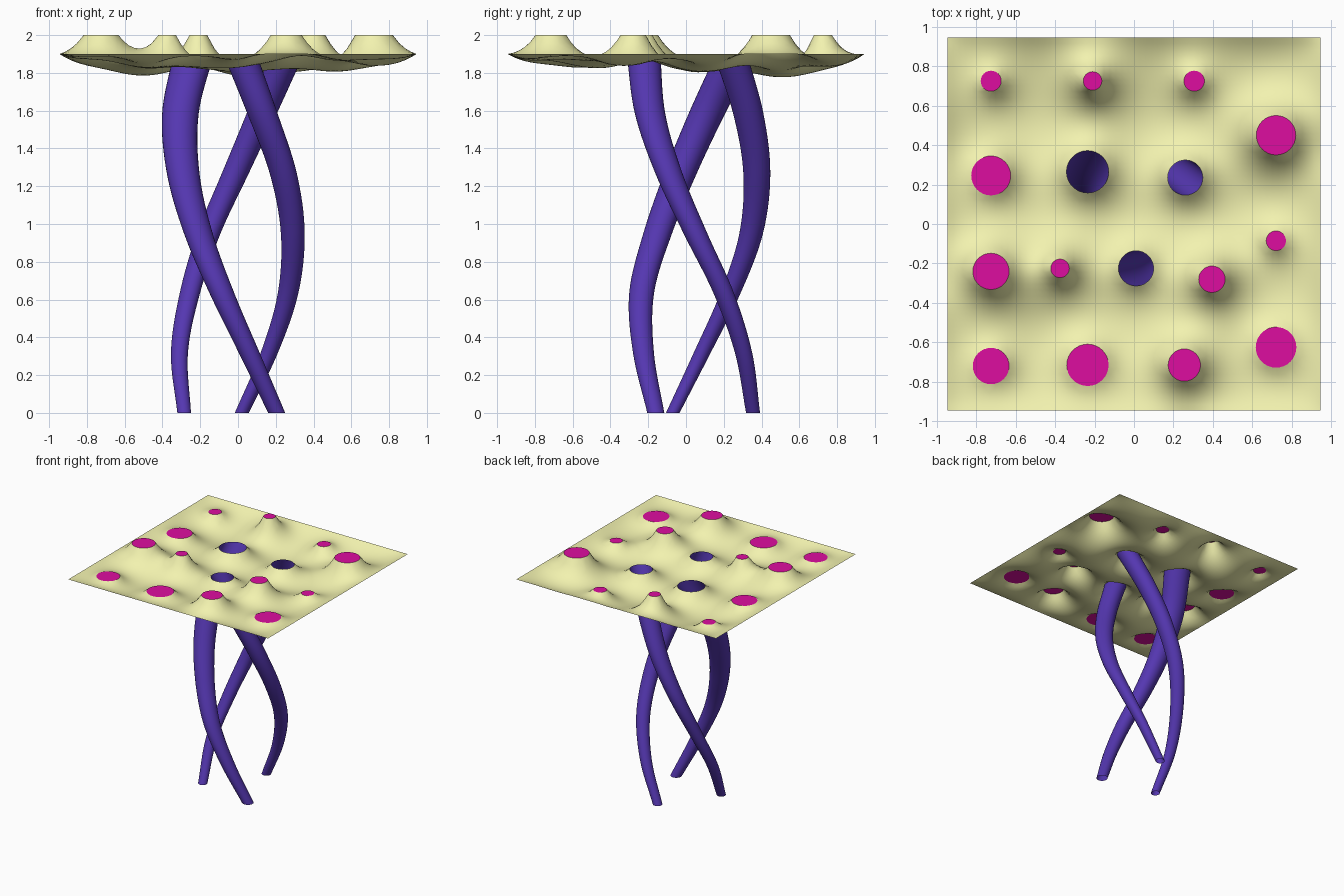
import bpy, bmesh
from math import sin, cos, tau
from mathutils import Vector
from mathutils.geometry import delaunay_2d_cdt

if "Cube" in bpy.data.objects:
    bpy.data.objects.remove(bpy.data.objects["Cube"])

HALF, EDGE_Z, HIGH_Z, LOW_Z, SEG = 0.945, 1.9, 2.0, 1.777, 32


def material(name, rgb):
    m = bpy.data.materials.new(name)
    m.diffuse_color = (*rgb, 1)
    m.use_nodes = True
    m.node_tree.nodes["Principled BSDF"].inputs["Base Color"].default_value = m.diffuse_color
    return m


def add_mesh(name, verts, faces, mat, smooth=True):
    me = bpy.data.meshes.new(name)
    me.from_pydata(verts, [], faces)
    me.materials.append(mat)
    me.polygons.foreach_set("use_smooth", [smooth] * len(me.polygons))
    ob = bpy.data.objects.new(name, me)
    bpy.context.collection.objects.link(ob)
    return ob


def ring(x, y, r):
    return [(x + r * cos(tau * i / SEG), y + r * sin(tau * i / SEG)) for i in range(SEG)]


cream = material("cream", (0.89, 0.89, 0.43))
purple = material("purple", (0.09, 0.038, 0.44))
magenta = material("magenta", (0.73, 0.004, 0.35))

# Skylights: x, y, radius, split by height
low = [(-.725, .725, .052), (.305, .725, .052), (-.725, .245, .10), (.72, -.085, .05),
       (-.725, -.72, .092), (-.235, -.715, .106), (.72, -.625, .103)]
high = [(-.21, .725, .047), (.72, .45, .10), (-.725, -.24, .092),
        (-.375, -.225, .047), (.395, -.28, .067), (.255, -.715, .082)]
# Twisting hollow legs: x and y at even heights from foot to top, foot and top radius
legs = {
    "leg_left": ([.205, .06, -.085, -.21, -.29, -.305, -.235],
                 [-.16, -.225, -.235, -.15, -.03, .11, .265], .045, .107),
    "leg_right": ([-.285, -.31, -.255, -.155, -.015, .125, .26],
                  [-.07, .085, .235, .345, .375, .33, .235], .036, .089),
    "leg_front": ([.02, .165, .265, .29, .24, .13, .01],
                  [.355, .305, .2, .05, -.09, -.19, -.225], .037, .089),
}
holes = [(xs[-1], ys[-1], r1) for xs, ys, r0, r1 in legs.values()]
circles = ([(*c, EDGE_Z) for c in low] + [(*c, HIGH_Z) for c in high]
           + [(*c, EDGE_Z) for c in holes])

# Canopy plan: square grid of points with round openings
N = 62
step = 2 * HALF / N
pts, edges, fixed = [], [], []
for x, y, r, z in circles:
    k = len(pts)
    pts += [Vector(p) for p in ring(x, y, r)]
    edges += [(k + i, k + (i + 1) % SEG) for i in range(SEG)]
    fixed += [z] * SEG
for i in range(N + 1):
    for j in range(N + 1):
        p = Vector((-HALF + i * step, -HALF + j * step))
        if all((p - Vector(c[:2])).length > c[2] + step * 0.45 for c in circles):
            pts.append(p)
            fixed.append(EDGE_Z if i in (0, N) or j in (0, N) else None)
co, _, tris, orig, _, _ = delaunay_2d_cdt(pts, edges, [], 0, 1e-6)
pin = [fixed[o[0]] if o else None for o in orig]


def in_opening(t):
    c = (co[t[0]] + co[t[1]] + co[t[2]]) / 3
    return any((c - Vector(q[:2])).length < q[2] * 0.99 for q in circles)


tris = [t for t in tris if not in_opening(t)]

# Canopy heights: stretched membrane pinned at rims, sagging under its weight
weights = [dict() for _ in co]
area = [0.0] * len(co)
for t in tris:
    for k in range(3):
        a, b, c = t[k], t[(k + 1) % 3], t[(k + 2) % 3]
        u, v = co[b] - co[a], co[c] - co[a]
        cr = abs(u.x * v.y - u.y * v.x) + 1e-12
        w = max(u.dot(v) / cr, 0) / 2
        weights[b][c] = weights[b].get(c, 0) + w
        weights[c][b] = weights[c].get(b, 0) + w
        area[a] += cr / 6
free = [(i, list(weights[i].items()), sum(weights[i].values()))
        for i in range(len(co)) if pin[i] is None and weights[i]]


def relax(z, load):
    for _ in range(180):
        for i, nb, total in free:
            s = -load * area[i]
            for j, w in nb:
                s += w * z[j]
            z[i] += 1.85 * (s / max(total, 1e-9) - z[i])
    return z


tent = relax([EDGE_Z if p is None else p for p in pin], 0)
sag = relax([0.0] * len(co), 1)
load = min((tent[i] - LOW_Z) / -sag[i] for i, _, _ in free if sag[i] < -1e-5)
canopy = add_mesh("canopy", [(p.x, p.y, tent[i] + load * sag[i]) for i, p in enumerate(co)],
                  tris, cream)
bm = bmesh.new()
bm.from_mesh(canopy.data)
bmesh.ops.delete(bm, geom=[v for v in bm.verts if not v.link_faces], context='VERTS')
for f in bm.faces:
    f.normal_update()
    if f.normal.z < 0:
        f.normal_flip()
bm.to_mesh(canopy.data)
bm.free()

# Skylight discs
for n, (x, y, r, z) in enumerate(circles[:len(low) + len(high)]):
    add_mesh(f"skylight_{n + 1}", [(*p, z) for p in ring(x, y, r)],
             [tuple(range(SEG))], magenta, False)


def spline(v, t):
    # smooth curve through evenly spaced values
    i = min(int(t), len(v) - 2)
    f = t - i
    p0 = v[i - 1] if i else 2 * v[0] - v[1]
    p3 = v[i + 2] if i + 2 < len(v) else 2 * v[-1] - v[-2]
    m1, m2 = (v[i + 1] - p0) / 2, (p3 - v[i]) / 2
    d = v[i + 1] - v[i]
    return v[i] + f * m1 + f * f * (3 * d - 2 * m1 - m2) + f ** 3 * (m1 + m2 - 2 * d)


# Tapered open legs
ROWS = 48
for name, (xs, ys, r0, r1) in legs.items():
    verts, faces = [], []
    for k in range(ROWS + 1):
        f = k / ROWS
        t = f * (len(xs) - 1)
        verts += [(*p, f * EDGE_Z) for p in ring(spline(xs, t), spline(ys, t), r0 + (r1 - r0) * f)]
    for k in range(ROWS):
        for i in range(SEG):
            a, b = k * SEG + i, k * SEG + (i + 1) % SEG
            faces.append((a, b, b + SEG, a + SEG))
    add_mesh(name, verts, faces, purple)
